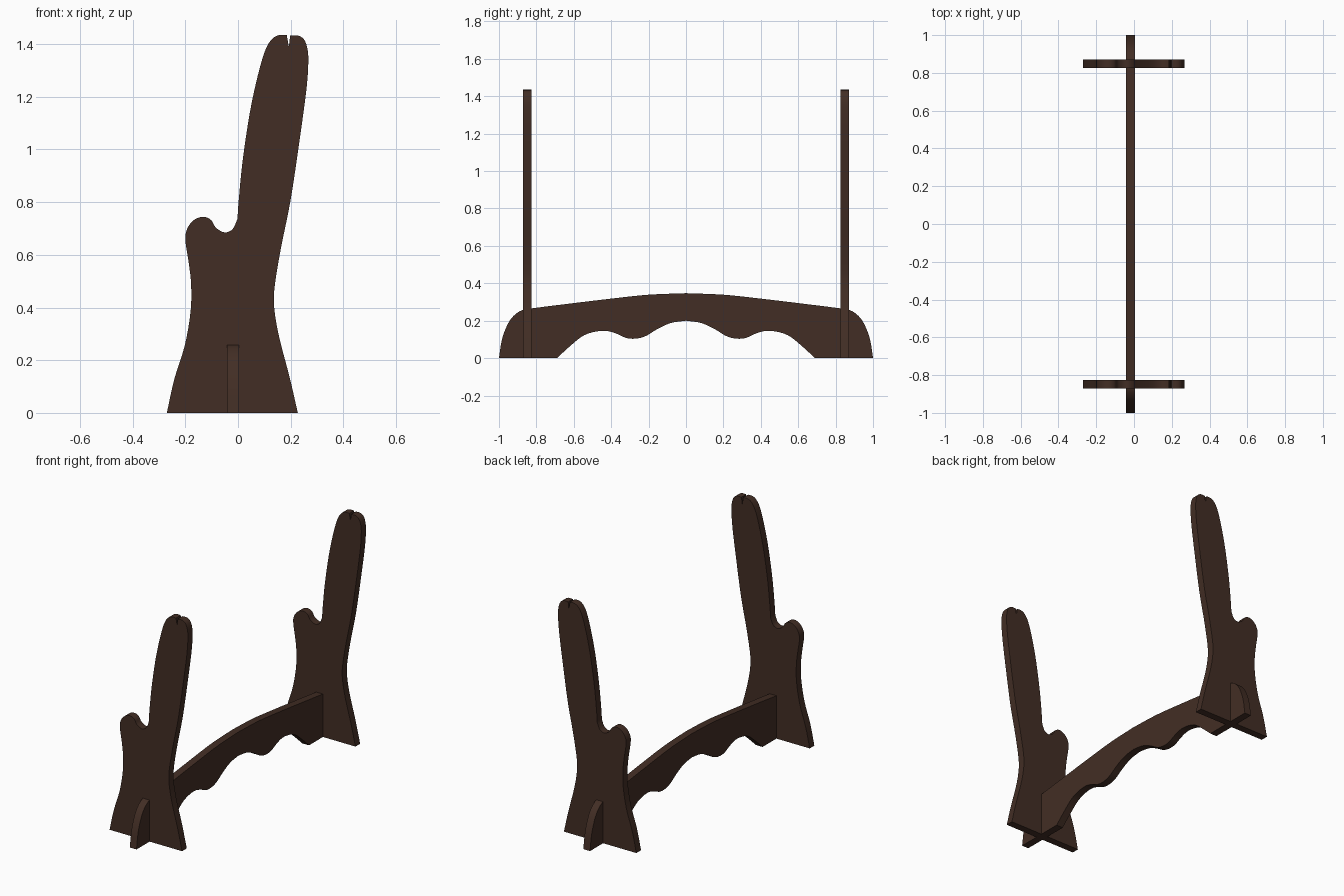
import bpy, bmesh
from mathutils import Vector

if "Cube" in bpy.data.objects:
    bpy.data.objects.remove(bpy.data.objects["Cube"])

wood = bpy.data.materials.new("dark_brown_wood")
wood.diffuse_color = (0.055, 0.027, 0.018, 1)
wood.use_nodes = True
wood.node_tree.nodes["Principled BSDF"].inputs["Base Color"].default_value = wood.diffuse_color


def spline(pts, n=4):
    """Smooth curve passing through the points, with free ends."""
    p = [Vector(q) for q in pts]
    p = [2 * p[0] - p[1]] + p + [2 * p[-1] - p[-2]]
    out = []
    for a, b, c, d in zip(p, p[1:], p[2:], p[3:]):
        for i in range(n):
            t = i / n
            out.append(0.5 * (2 * b + (c - a) * t + (2 * a - 5 * b + 4 * c - d) * t * t
                              + (3 * b - 3 * c + d - a) * t ** 3))
    return out + [p[-2]]


def plate(name, outline, place, lo, hi):
    """Flat board: outline extruded from lo to hi; place maps (u, v, depth) to xyz."""
    bm = bmesh.new()
    face = bm.faces.new([bm.verts.new(place(u, v, lo)) for u, v in outline])
    ext = bmesh.ops.extrude_face_region(bm, geom=[face])
    shift = Vector(place(0, 0, hi)) - Vector(place(0, 0, lo))
    bmesh.ops.translate(bm, vec=shift,
                        verts=[g for g in ext["geom"] if isinstance(g, bmesh.types.BMVert)])
    bmesh.ops.recalc_face_normals(bm, faces=bm.faces)
    bmesh.ops.triangulate(bm, faces=[f for f in bm.faces if len(f.verts) > 4])
    me = bpy.data.meshes.new(name)
    bm.to_mesh(me)
    bm.free()
    me.materials.append(wood)
    ob = bpy.data.objects.new(name, me)
    bpy.context.collection.objects.link(ob)
    bpy.context.view_layer.objects.active = ob
    bpy.ops.object.select_all(action='DESELECT')
    ob.select_set(True)
    bpy.ops.object.shade_smooth_by_angle(angle=0.5)
    return ob


# Upright outline: left edge with the hook, then the notch, then the right edge
left = spline([(-.27, 0), (-.242, .127), (-.202, .256), (-.18, .385), (-.178, .487),
               (-.187, .57), (-.2, .66), (-.19, .705), (-.163, .735), (-.13, .744),
               (-.102, .732), (-.083, .702), (-.05, .685), (-.02, .698), (-.002, .737)])
back = spline([(-.002, .737), (.003, .81), (.018, .96), (.045, 1.14), (.075, 1.28),
               (.103, 1.375), (.128, 1.418), (.155, 1.434), (.185, 1.434)])
right = spline([(.198, 1.432), (.228, 1.432), (.25, 1.418), (.263, 1.385), (.267, 1.335),
                (.26, 1.23), (.234, 1.037), (.2, .81), (.162, .62), (.138, .47),
                (.139, .385), (.158, .28), (.196, .135), (.227, 0)])
upright = left + back[1:] + [Vector((.193, 1.39))] + right

for name, y in (("front_upright", -.849), ("back_upright", .849)):
    plate(name, upright, lambda u, v, d: (u, d, v), y - .023, y + .023)

# Stretcher outline: arched top and scalloped underside, mirrored about the middle
top = spline([(0, .347), (.2, .339), (.4, .318), (.65, .288), (.85, .263)])
end = spline([(.85, .263), (.89, .25), (.93, .217), (.96, .167), (.985, .095), (1, 0)])
under = spline([(.69, 0), (.63, .055), (.56, .113), (.5, .138), (.43, .146), (.37, .13),
                (.32, .108), (.27, .104), (.215, .118), (.15, .157), (.08, .188), (0, .2)])
half = top + end[1:] + under
other = [Vector((-p.x, p.y)) for p in reversed(half[1:-1])]
plate("stretcher", half + other, lambda u, v, d: (d, u, v), -.042, .004)
